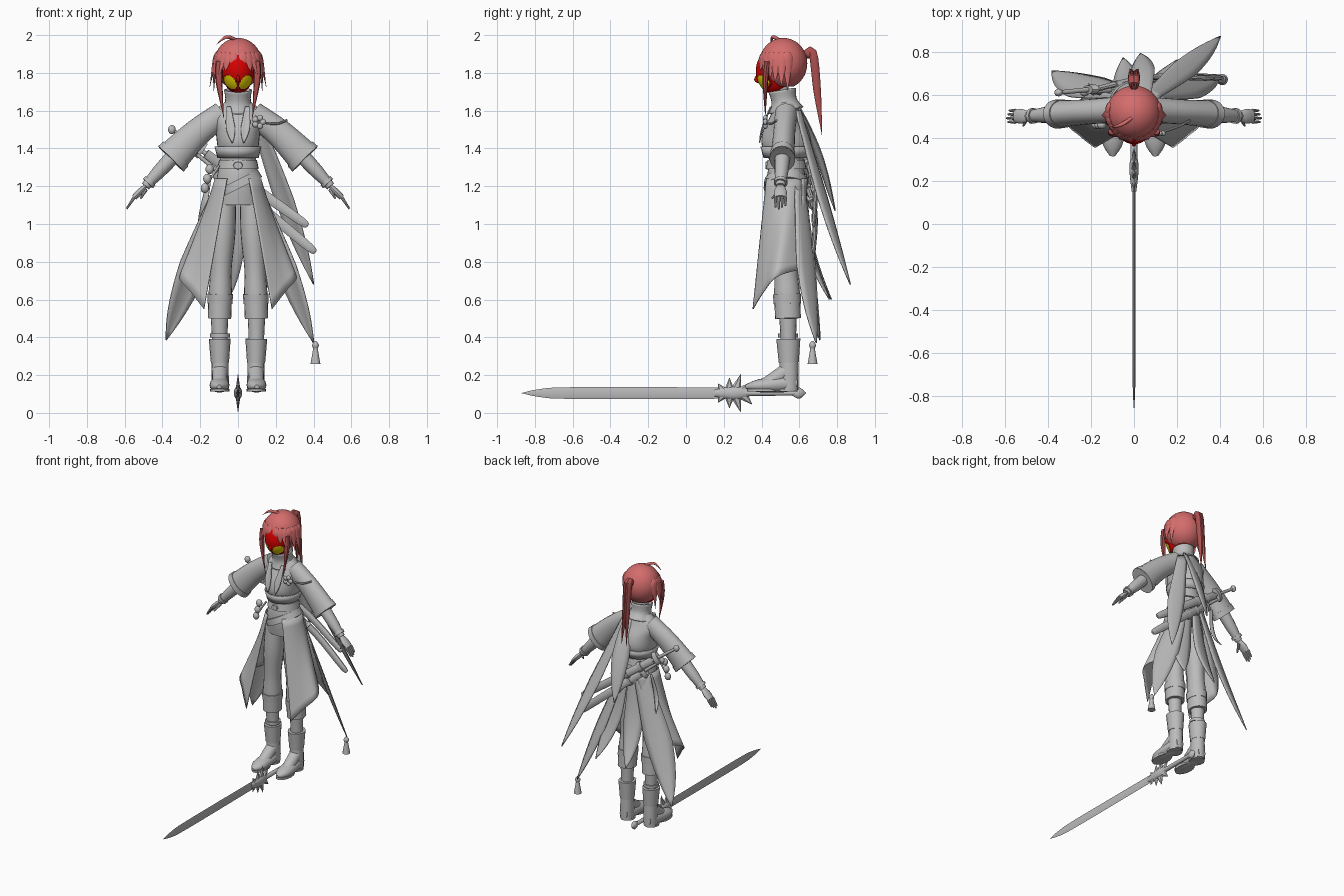
import bpy, bmesh, math
from mathutils import Vector

if "Cube" in bpy.data.objects:
    bpy.data.objects.remove(bpy.data.objects["Cube"])

BODY_Y = .53
ACROSS, DEEP, UP = Vector((1, 0, 0)), Vector((0, 1, 0)), Vector((0, 0, 1))
SIDES = (("left", 1), ("right", -1))


def material(name, red, green, blue):
    mat = bpy.data.materials.new(name)
    mat.use_nodes = True
    mat.diffuse_color = (red, green, blue, 1)
    mat.node_tree.nodes["Principled BSDF"].inputs["Base Color"].default_value = mat.diffuse_color
    return mat


GREY = material("cloth grey", .5, .5, .5)
HAIR = material("hair pink red", .66, .15, .15)
DARK = material("hair dark red", .42, .08, .08)
RED = material("face red", .7, 0, 0)
YELLOW = material("eye yellow", .8, .65, 0)
MAROON = material("outline maroon", .2, 0, 0)


def at(x, z, y=BODY_Y):
    return Vector((x, y, z))


def finish(name, bm, materials, thickness=0):
    """Turn a bmesh into a smooth shaded object, thickened if it is cloth."""
    bmesh.ops.recalc_face_normals(bm, faces=bm.faces)
    mesh = bpy.data.meshes.new(name)
    bm.to_mesh(mesh)
    bm.free()
    for mat in materials:
        mesh.materials.append(mat)
    mesh.shade_smooth()
    mesh.set_sharp_from_angle(angle=math.radians(40))
    obj = bpy.data.objects.new(name, mesh)
    bpy.context.scene.collection.objects.link(obj)
    if thickness:
        solid = obj.modifiers.new("thickness", 'SOLIDIFY')
        solid.thickness, solid.offset = thickness, 0
    return obj


def smooth(points, steps=4):
    """Pass a Catmull-Rom curve through tuples of any length."""
    if len(points) < 3:
        return points
    padded = [points[0], *points, points[-1]]
    out = []
    for i in range(len(points) - 1):
        for t in (j / steps for j in range(steps)):
            out.append(tuple(b + t * (c - a) / 2 + t * t * (a - 2.5 * b + 2 * c - d / 2)
                             + t ** 3 * (3 * b - a - 3 * c + d) / 2
                             for a, b, c, d in zip(*padded[i:i + 4])))
    return out + [tuple(points[-1])]


def loft(name, path, radii, mat=GREY, side=ACROSS, flat=1, depths=None, segments=16, closed=True):
    """Run an ellipse along a path; radii lie along side, depths at right angles to it."""
    depths = depths or [r * flat for r in radii]
    rows = smooth([(*p, r, d) for p, r, d in zip(path, radii, depths)])
    centres = [Vector(row[:3]) for row in rows]
    bm, rings = bmesh.new(), []
    for i, (*_, radius, depth) in enumerate(rows):
        tangent = (centres[min(i + 1, len(rows) - 1)] - centres[max(i - 1, 0)]).normalized()
        u = (side - tangent * side.dot(tangent)).normalized()
        v = tangent.cross(u)
        angles = [math.tau * j / segments for j in range(segments)]
        rings.append([bm.verts.new(centres[i] + u * max(radius, .001) * math.cos(a)
                                   + v * max(depth, .001) * math.sin(a)) for a in angles])
    for low, high in zip(rings, rings[1:]):
        for j in range(segments):
            k = (j + 1) % segments
            bm.faces.new((low[j], low[k], high[k], high[j]))
    if closed:
        bm.faces.new(rings[0])
        bm.faces.new(rings[-1])
    return finish(name, bm, [mat], 0 if closed else .008)


def sheet(name, rows):
    """Thin cloth through a grid of points."""
    bm = bmesh.new()
    grid = [[bm.verts.new(p) for p in row] for row in rows]
    for low, high in zip(grid, grid[1:]):
        for j in range(len(low) - 1):
            bm.faces.new((low[j], low[j + 1], high[j + 1], high[j]))
    return finish(name, bm, [GREY], .006)


def leaf(name, root, tip, width, across=ACROSS, sag=.03):
    """Pointed cloth strip that widens below its root and hangs in a shallow bow."""
    rows = []
    for t in (i / 16 for i in range(17)):
        half = max(width * min(1, .5 + t) * (1 - t ** 4), .002)
        centre = root.lerp(tip, t) - (UP + DEEP) * sag * math.sin(math.pi * t)
        rows.append([centre + across * half * f - DEEP * half * f * f / 4 for f in (-1, -.5, 0, .5, 1)])
    return sheet(name, rows)


def ball(name, centre, size, mats=(GREY,), segments=12):
    bm = bmesh.new()
    bmesh.ops.create_uvsphere(bm, u_segments=segments, v_segments=segments, radius=1)
    for v in bm.verts:
        v.co = centre + Vector(a * b for a, b in zip(v.co, size))
    return finish(name, bm, mats)


# Face with slanted coloured eye patches
face = ball("face", at(0, 1.81, .465), (.085, .095, .12), (RED, YELLOW, MAROON), 64)
for polygon in face.data.polygons:
    x, y, z = polygon.center
    outward = abs(x) - .04
    distance = math.hypot(outward, z - 1.75 - outward / 2)
    if y < .46 and distance < .038:
        polygon.material_index = 1 if distance < .033 else 2
loft("nose", [at(0, 1.8, .39), at(0, 1.765, .37), at(0, 1.75, .39)], (.004, .01, .006), RED)

# Hair cap, opened over the face
skull = at(0, 1.85, .515)
hair_cap = ball("hair_cap", skull, (.127, .127, .135), (HAIR,), 48)
bm = bmesh.new()
bm.from_mesh(hair_cap.data)
opening = []
for f in bm.faces:
    x, y, z = f.calc_center_median()
    if z < 1.73 or (y < .45 and z < 1.9 - abs(x)):
        opening.append(f)
bmesh.ops.delete(bm, geom=opening, context='FACES')
bm.to_mesh(hair_cap.data)
bm.free()

# Fringe spikes fan out from the parting, with a long lock on each side
for label, s in SIDES:
    for i in range(7):
        angle = .25 + .25 * i
        out = Vector((s * math.sin(angle), -math.cos(angle), 0))
        drop = .02 + .021 * i
        loft(f"{label}_fringe_spike",
             [skull + out * .11 + UP * .06, skull + out * .122 + UP * .02, skull + out * (.13 + .01 * (i % 3)) - UP * drop],
             (.016, .03, 0), HAIR, side=out.cross(UP), flat=.4, segments=8)
    loft(f"{label}_side_lock", [at(s * .1, 1.86, .43), at(s * .1, 1.75, .42), at(s * .075, 1.56, .42)],
         (.02, .018, 0), DARK, flat=.8, segments=8)
loft("loose_strand", [at(0, 1.97, .5), at(-.06, 1.99, .46), at(-.115, 1.95, .45)], (.008, .009, 0), HAIR, side=DEEP)
for spread in (-.01, .01):
    loft("ponytail_strand", [at(0, 1.88, .62), at(spread, 1.91, .67), at(spread, 1.7, .695), at(spread * 2, 1.47, .72)],
         (.014, .018, .016, 0), DARK, flat=1.3, segments=10)
ball("hair_tie", at(0, 1.9, .65), (.025, .02, .025), (DARK,))

# Torso, neck, collar and belts
loft("torso", [at(0, 1.1 + .08 * i) for i in range(8)], (.12, .12, .11, .095, .11, .12, .14, .05),
     depths=(.09, .1, .1, .09, .13, .12, .08, .05), segments=28)
loft("neck", [at(0, 1.62, .51), at(0, 1.76, .5)], (.04, .04))
loft("collar", [at(0, 1.6), at(0, 1.65, .52), at(0, 1.71, .51)], (.09, .064, .07), segments=24, closed=False)
loft("jacket_hem", [at(0, 1.35), at(0, 1.41)], (.105, .12), flat=1.1, segments=28, closed=False)
loft("waist_belt", [at(0, 1.29), at(0, 1.34)], (.11, .1), flat=.98, segments=28)
loft("hip_belt", [at(.01, 1.19), at(-.01, 1.23)], (.132, .128), flat=.9, segments=28)
loft("buckle", [at(0, 1.31, .45), at(0, 1.31, .42)], (.03, .024), flat=.8, segments=8)

# Flower and chain on the left shoulder
flower = at(.11, 1.54, .42)
for i in range(5):
    angle = math.tau * i / 5
    petal = flower + (ACROSS * math.cos(angle) + UP * math.sin(angle)) * .022
    ball("flower_petal", petal, (.016, .012, .016))
loft("shoulder_chain", [flower, at(.2, 1.53, .45), at(.26, 1.55, .48)], (.006, .006, .006), side=DEEP, segments=8)

for label, s in SIDES:
    # Arm inside a wide sleeve
    shoulder, elbow, cuff = at(s * .08, 1.585), at(s * .22, 1.48, .52), at(s * .355, 1.345, .51)
    wrist, knuckle, fingertip = at(s * .49, 1.2, .5), at(s * .55, 1.14, .5), at(s * .59, 1.08, .5)
    loft(f"{label}_sleeve", [shoulder, elbow, cuff], (.06, .058, .064), side=DEEP, depths=(.065, .074, .09), segments=24)
    loft(f"{label}_sleeve_cuff", [elbow.lerp(cuff, .8), cuff], (.066, .068), side=DEEP, flat=1.4, segments=24)
    loft(f"{label}_forearm", [cuff, cuff.lerp(wrist, .5), wrist], (.04, .036, .024), side=DEEP)
    loft(f"{label}_bracelet", [cuff.lerp(wrist, .8), cuff.lerp(wrist, .9)], (.036, .036), side=DEEP)

    # Hand
    loft(f"{label}_palm", [wrist, wrist.lerp(knuckle, .5), knuckle], (.022, .034, .03), side=DEEP, flat=.5)
    for i in range(4):
        offset = DEEP * .0175 * (i - 1.5)
        reach = 1 - .15 * abs(i - 1)
        loft(f"{label}_finger", [knuckle + offset, knuckle.lerp(fingertip, reach) + offset], (.009, .005), segments=8)
    loft(f"{label}_thumb", [wrist - UP * .02, wrist.lerp(knuckle, .4) - UP * .04 - DEEP * .045], (.012, .005), segments=8)

    # Trouser leg and shin
    hip, knee, hem, ankle = at(s * .07, 1.14), at(s * .09, .76), at(s * .098, .5, .54), at(s * .095, .2, .545)
    loft(f"{label}_trouser_leg", [hip, hip.lerp(knee, .5), knee, knee.lerp(hem, .5), hem],
         (.06, .066, .056, .062, .062), flat=1.1, segments=20)
    loft(f"{label}_knee_flap", [knee.lerp(hem, .5), knee.lerp(hem, .7)], (.068, .066), flat=1.1)
    loft(f"{label}_shin", [hem, hem.lerp(ankle, .4), ankle], (.046, .041, .042))

    # Boot
    loft(f"{label}_boot_cuff", [hem.lerp(ankle, .78), hem.lerp(ankle, .36)], (.048, .058), flat=1.1)
    loft(f"{label}_boot_ankle", [ankle - UP * .08, ankle, ankle + UP * .1], (.046, .046, .044), flat=1.1)
    heel, toe = ankle + DEEP * .045 - UP * .04, at(s * .1, .138, .315)
    loft(f"{label}_boot_foot", [heel, heel.lerp(toe, .25), heel.lerp(toe, .75), toe],
         (.03, .048, .05, .012), depths=(.03, .045, .034, .01))
    loft(f"{label}_boot_instep", [ankle + UP * .03, heel.lerp(toe, .6)], (.042, .04))
    for part, spot, length in (("heel", .2, .055), ("toe", .66, .085)):
        middle = heel.lerp(toe, spot)
        middle.z = .112
        loft(f"{label}_{part}_sole", [middle, middle + UP * .014], (.05, .05), depths=(length, length))

    # Coat skirt open at the front, ruled from the waist ellipse to a pointed hem
    edge = smooth([at(s * .18, .55, .355), at(s * .25, .64, .41), at(s * .31, .72, .48), at(s * .22, .76, .61)], 6)
    waist = []
    for i in range(len(edge)):
        angle = .5 + 2.3 * i / (len(edge) - 1)
        waist.append(at(s * .12 * math.sin(angle), 1.24, BODY_Y - .118 * math.cos(angle)))
    sheet(f"{label}_coat_skirt", [[top.lerp(Vector(low), i / 12) for top, low in zip(waist, edge)] for i in range(13)])
    leaf(f"{label}_jacket_lapel", at(s * .05, 1.62, .45), at(s * .03, 1.43, .39), .025, sag=.01)
loft("anklet", [at(-.095, .4, .54), at(-.095, .42, .54)], (.052, .052))

# Coat tails at the back and cape strips from the shoulder
leaf("long_coat_tail", at(-.06, 1.24, .62), at(-.38, .385, .71), .09, ACROSS + DEEP / 2, sag=.01)
leaf("middle_coat_tail", at(-.01, 1.24, .63), at(-.05, .6, .77), .07, ACROSS + DEEP / 4)
leaf("inner_coat_tail", at(.06, 1.24, .63), at(.2, .6, .76), .07, ACROSS - DEEP / 4)
leaf("strap_coat_tail", at(.09, 1.2, .61), at(.4, .37, .69), .065, ACROSS - DEEP * .8, sag=0)
leaf("long_cape", at(.08, 1.6, .6), at(.4, .68, .87), .055, ACROSS - DEEP / 2, sag=0)
leaf("short_cape", at(.05, 1.62, .6), at(.03, 1.07, .79), .06, ACROSS + DEEP / 3, sag=-.02)
tassel = at(.41, .26, .67)
loft("tassel_skirt", [tassel, tassel + UP * .08], (.026, .012))
loft("tassel_knot", [tassel + UP * .08, tassel + UP * .1, tassel + UP * .12], (.012, .018, .005))

# Slung scabbards with wraps and hilts
for i in range(2):
    pommel, point = at(-.35 + .12 * i, 1.5 - .12 * i, .61), at(.37 + .04 * i, .99 - .14 * i, .68)
    grip, chape = pommel.lerp(point, .25), pommel.lerp(point, .95)
    bow = DEEP * .03
    loft("scabbard", [grip, grip.lerp(chape, .5) + bow, chape, point], (.013, .014, .012, .002),
         side=DEEP, flat=2, segments=10)
    loft("scabbard_hilt", [pommel, grip], (.01, .012), side=DEEP)
    loft("scabbard_guard", [pommel.lerp(grip, .75), pommel.lerp(grip, .9)], (.02, .024), side=DEEP, flat=2)
    for t in (.15, .35):
        wrap = grip.lerp(chape, t) + bow * t * 2
        loft("scabbard_wrap", [wrap, wrap.lerp(chape, .06)], (.02, .02), side=DEEP, flat=1.7)
    ball("scabbard_pommel", pommel, (.02, .018, .024))

# Charms and a strap on the right hip
loft("charm_cord", [at(-.1, 1.31, .47), at(-.19, 1.17, .46)], (.006, .006))
for drop in (0, .05, .1):
    ball("hip_charm", at(-.15 - drop / 4, 1.29 - drop, .46), (.022, .02, .026))
leaf("hip_strap", at(-.15, 1.26, .62), at(-.21, 1, .65), .018)

# Great sword lying along the depth axis
def along(y):
    return at(0, .105, y)


loft("sword_blade", [along(-.87), along(-.78), along(-.6), along(.2)], (0, .02, .031, .03), side=UP, flat=.25, segments=4)
for direction in (-1, 1):
    for i, height in enumerate((.05, .08, .1, .06)):
        base = along(.2 + .03 * i)
        loft("sword_guard_spike", [base, base + UP * direction * height + DEEP * .03 * (i - 1)],
             (.034, 0), side=DEEP, flat=.5, segments=6)
loft("sword_guard", [along(.15), along(.26), along(.34)], (.018, .036, .016), side=UP, flat=.6)
loft("sword_grip", [along(.3), along(.6)], (.016, .013), side=UP)
loft("sword_pommel", [along(.56), along(.6), along(.635)], (.012, .03, 0), side=UP, flat=.6)
